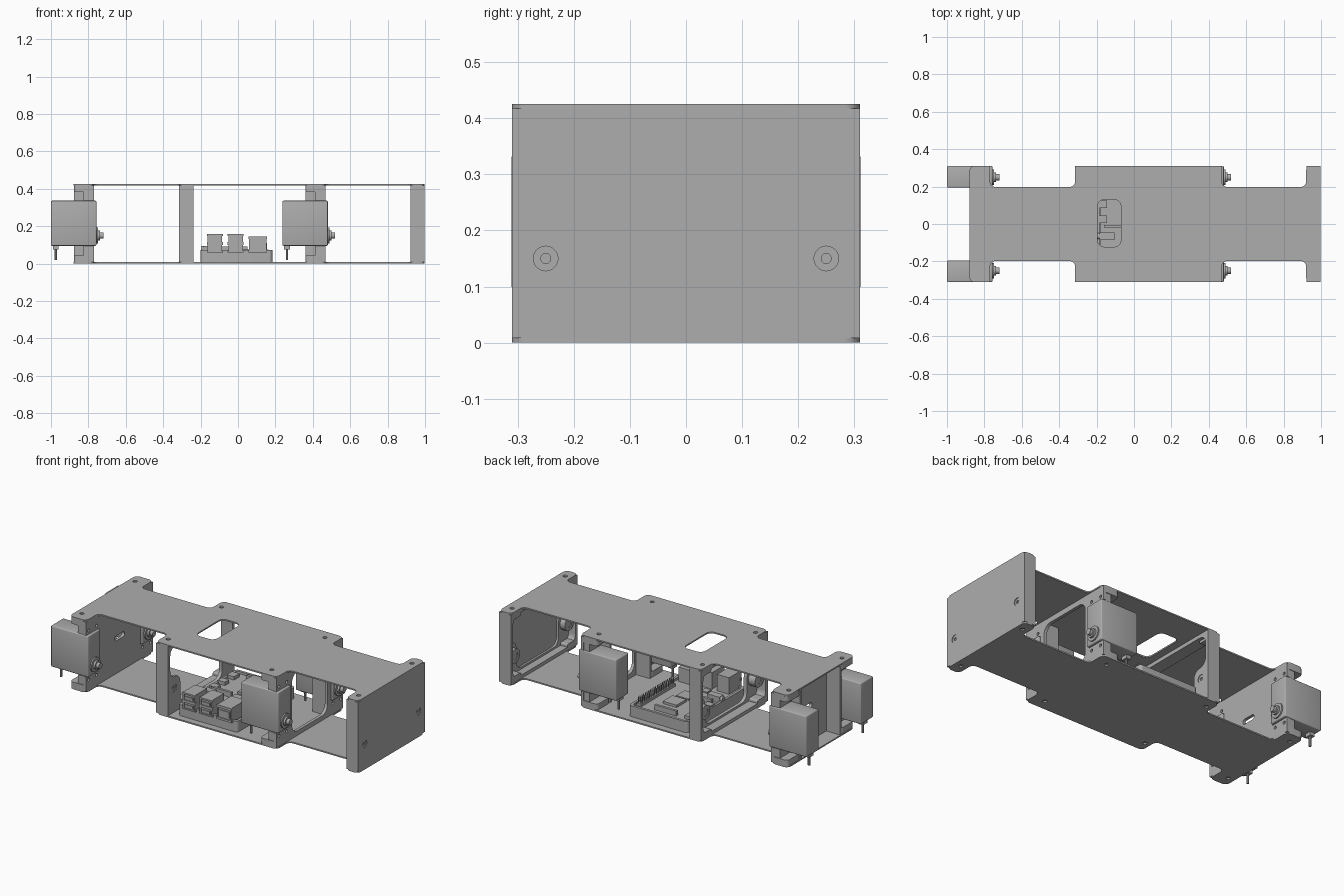
import bpy, bmesh, math
from mathutils import Matrix, Vector

if "Cube" in bpy.data.objects:
    bpy.data.objects.remove(bpy.data.objects["Cube"])

grey = bpy.data.materials.new("plain grey")
grey.use_nodes = True
GREY = (0.42, 0.42, 0.42, 1)
grey.diffuse_color = GREY
grey.node_tree.nodes["Principled BSDF"].inputs["Base Color"].default_value = GREY

# Local axes for slabs: thickness along z, or along x with the outline in (y, z)
ALONG = {"z": Matrix.Identity(4),
         "x": Matrix(((0, 0, 1, 0), (1, 0, 0, 0), (0, 1, 0, 0), (0, 0, 0, 1)))}
H = 0.425        # overall height
SKIN = 0.008     # plate thickness
SHIFT = 1.237    # distance between the two repeated modules
AXLE_Y, AXLE_Z = 0.25, 0.15


def finish(name, mesh, smooth=True):
    obj = bpy.data.objects.new(name, mesh)
    bpy.context.collection.objects.link(obj)
    mesh.materials.clear()
    mesh.materials.append(grey)
    if smooth:
        bpy.ops.object.select_all(action="DESELECT")
        obj.select_set(True)
        bpy.context.view_layer.objects.active = obj
        bpy.ops.object.shade_smooth_by_angle(angle=math.radians(35))
    return obj


def box(name, x, y, z, bevel=0):
    bm = bmesh.new()
    size = [b - a for a, b in (x, y, z)]
    mid = [(a + b) / 2 for a, b in (x, y, z)]
    bmesh.ops.create_cube(bm, size=1, matrix=Matrix.Translation(mid) @ Matrix.Diagonal((*size, 1)))
    if bevel:
        bmesh.ops.bevel(bm, geom=bm.edges[:], offset=bevel, segments=3, profile=0.5, affect="EDGES")
    mesh = bpy.data.meshes.new(name)
    bm.to_mesh(mesh)
    bm.free()
    return finish(name, mesh, bevel > 0)


def rod(name, x, y, z, r, length, axis="x", sides=24):
    # Starts at the given point and runs along the axis
    bm = bmesh.new()
    mat = Matrix.Translation((x, y, z)) @ ALONG[axis] @ Matrix.Translation((0, 0, length / 2))
    bmesh.ops.create_cone(bm, cap_ends=True, segments=sides, radius1=r, radius2=r, depth=length, matrix=mat)
    mesh = bpy.data.meshes.new(name)
    bm.to_mesh(mesh)
    bm.free()
    return finish(name, mesh)


def fillet(points, r):
    out, n = [], len(points)
    for i in range(n):
        a, p, b = (Vector(points[(i + k) % n]) for k in (-1, 0, 1))
        t = min(r, (a - p).length * 0.49, (b - p).length * 0.49)
        s, e = p + (a - p).normalized() * t, p + (b - p).normalized() * t
        c = s + e - p
        for k in range(7):
            q = s.lerp(e, k / 6) - c
            out.append(c + q.normalized() * (s - c).length)
    return out


def rect(u0, u1, v0, v1):
    return [(u0, v0), (u1, v0), (u1, v1), (u0, v1)]


def circle(u, v, r, n=20):
    return [(u + r * math.cos(k * math.tau / n), v + r * math.sin(k * math.tau / n)) for k in range(n)]


def slab(name, loops, lo, hi, axis):
    # First loop is the outline, the others are holes
    curve = bpy.data.curves.new(name, "CURVE")
    curve.dimensions, curve.fill_mode, curve.extrude = "2D", "BOTH", (hi - lo) / 2
    for loop in loops:
        spline = curve.splines.new("POLY")
        spline.points.add(len(loop) - 1)
        spline.use_cyclic_u = True
        for pt, (u, v) in zip(spline.points, loop):
            pt.co = (u, v, 0, 1)
    temp = bpy.data.objects.new("outline_helper", curve)
    bpy.context.collection.objects.link(temp)
    bpy.context.view_layer.update()
    mesh = bpy.data.meshes.new_from_object(temp.evaluated_get(bpy.context.evaluated_depsgraph_get()))
    bpy.data.objects.remove(temp)
    mesh.transform(ALONG[axis] @ Matrix.Translation((0, 0, (lo + hi) / 2)))
    bm = bmesh.new()
    bm.from_mesh(mesh)
    bmesh.ops.remove_doubles(bm, verts=bm.verts[:], dist=0.0001)
    bmesh.ops.recalc_face_normals(bm, faces=bm.faces[:])
    bm.to_mesh(mesh)
    bm.free()
    mesh.name = name
    return finish(name, mesh)


def mirrored(half):
    return half + [(-u, v) for u, v in reversed(half)]


# Top and bottom plates with tabs, screw holes and a window in the top
edge = [(-0.88, 0.31), (-0.77, 0.31), (-0.77, 0.198), (-0.315, 0.198), (-0.315, 0.31),
        (0.47, 0.31), (0.47, 0.198), (0.92, 0.198), (0.92, 0.31), (0.998, 0.31)]
outline = fillet(edge + [(x, -y) for x, y in reversed(edge)], 0.028)
screws = [circle(x, y, 0.012) for x in (-0.842, -0.28, 0.393, 0.958) for y in (-0.247, 0.247)]
window = fillet(rect(-0.195, -0.07, -0.122, 0.13), 0.035)
slab("bottom_plate", [outline] + screws, 0, SKIN, "z")
slab("top_plate", [outline] + screws + [window], H - SKIN, H, "z")

LOW, TOP = SKIN, H - SKIN


# Bearing bulkheads: rim, web and bearing bosses
def bearing_bulkhead(name, x1, solid):
    x0 = x1 - 0.076
    opening = fillet(mirrored([(0.195, 0.04), (0.195, 0.215), (0.288, 0.215), (0.288, 0.395)]), 0.045)
    pocket = fillet(rect(-0.29, 0.29, 0.028, 0.397), 0.05)
    outer = rect(-0.31, 0.31, LOW, TOP)
    axles = [circle(s * AXLE_Y, AXLE_Z, 0.022) for s in (-1, 1)]
    slab(name + "_rim", [outer, pocket], x0, x1 - 0.02, "x")
    slab(name + "_web", [outer] + axles + ([] if solid else [opening]), x1 - 0.02, x1, "x")
    if solid:
        slab(name + "_step", [outer, opening] + axles, x1 - 0.032, x1 - 0.02, "x")
    for s in (-1, 1):
        y = s * AXLE_Y
        slab(name + "_boss", [circle(y, AXLE_Z, 0.042), circle(y, AXLE_Z, 0.022)], x0 + 0.012, x1 - 0.02, "x")
        slab(name + "_bearing", [circle(y, AXLE_Z, 0.022), circle(y, AXLE_Z, 0.009)], x0 + 0.016, x1 - 0.004, "x")
        rod(name + "_pin", x0 + 0.016, y, AXLE_Z, 0.009, 0.05)
        for z0, z1 in ((LOW, 0.045), (0.38, TOP)):
            slab(name + "_foot", [fillet(rect(*sorted((s * 0.215, s * 0.3)), z0, z1), 0.008)], x0, x1 - 0.02, "x")


bearing_bulkhead("end_bulkhead", 0.998, True)
bearing_bulkhead("middle_bulkhead", 0.998 - SHIFT, False)


# Servo bulkheads: notched wall, side ribs and mounting lugs
def servo_bulkhead(name, x1, solid):
    x0 = x1 - 0.107
    wall = mirrored([(0.31, LOW), (0.31, 0.093), (0.195, 0.093), (0.195, 0.337), (0.31, 0.337), (0.31, TOP)])
    if solid:
        hole = fillet(rect(-0.045, 0.045, 0.2, 0.23), 0.014)
    else:
        hole = fillet(rect(-0.165, 0.165, 0.035, 0.385), 0.05)
    drill = [circle(s * y, z, 0.009, 12) for s in (-1, 1) for y in (0.215, 0.287) for z in (0.07, 0.36)]
    slab(name + "_wall", [wall, hole] + drill, x1 - 0.018, x1, "x")
    for s in (-1, 1):
        ys = sorted((s * 0.178, s * 0.194))
        box(name + "_rib", (x0, x1 - 0.018), ys, (LOW, TOP))
        for z0, z1, e0, e1 in ((LOW, 0.042, 0.042, 0.093), (0.383, TOP, 0.337, 0.383)):
            ys = sorted((s * 0.19, s * 0.31))
            slab(name + "_lug", [fillet(rect(x0, x1, *ys), 0.02)], z0, z1, "z")
            box(name + "_ear", (x1 - 0.055, x1 - 0.018), sorted((s * 0.2, s * 0.306)), (e0, e1))


# Servos with output shaft, horn and cable
def servo(name, x1, s):
    ys = sorted((s * 0.195, s * 0.311))
    y = s * AXLE_Y
    box(name + "_body", (x1 - 0.243, x1), ys, (0.095, 0.336), 0.006)
    rod(name + "_collar", x1, y, AXLE_Z, 0.042, 0.008)
    rod(name + "_horn", x1 + 0.008, y, AXLE_Z, 0.026, 0.012)
    rod(name + "_spline", x1 + 0.02, y, AXLE_Z, 0.017, 0.018, sides=16)
    box(name + "_cable_plug", (x1 - 0.233, x1 - 0.203), (y - 0.02, y + 0.02), (0.075, 0.097))
    rod(name + "_cable", x1 - 0.218, y, 0.02, 0.007, 0.06, "z", 10)


for label, dx in (("rear", 0), ("center", SHIFT)):
    servo_bulkhead(label + "_servo_bulkhead", -0.77 + dx, dx == 0)
    for s, side in ((-1, "front"), (1, "back")):
        servo(f"{label}_{side}_servo", -0.757 + dx, s)

# Computer tray and circuit board
Y0, Y1 = -0.27, 0.27
tray = fillet(rect(-0.2, 0.185, Y0, Y1), 0.02)
slab("tray_floor", [tray], SKIN, 0.022, "z")
slab("tray_rim", [tray, fillet(rect(-0.185, 0.17, Y0 + 0.015, Y1 - 0.015), 0.015)], 0.022, 0.072, "z")
slab("circuit_board", [fillet(rect(-0.183, 0.168, Y0 + 0.005, Y1 - 0.017), 0.018)], 0.05, 0.06, "z")


# Sockets on the front edge, each a shell with inset openings
def socket(name, x, z, openings, depth):
    y = Y0 - 0.012
    box(name + "_shell", x, (y + 0.006, y + depth), z)
    bars = [z[0]] + [v for pair in openings for v in pair] + [z[1]]
    for a, b in zip(bars[::2], bars[1::2]):
        box(name + "_lip", (x[0] - 0.004, x[1] + 0.004), (y, y + 0.012), (a, b))
    for a, b in ((x[0], x[0] + 0.008), (x[1] - 0.008, x[1])):
        box(name + "_side", (a, b), (y, y + 0.01), z)
    for a, b in openings:
        box(name + "_tongue", (x[0] + 0.014, x[1] - 0.014), (y + 0.001, y + 0.01), (a + 0.008, b - 0.012))


socket("left_usb", (-0.163, -0.085), (0.06, 0.157), [(0.068, 0.1), (0.115, 0.148)], 0.115)
socket("middle_usb", (-0.052, 0.026), (0.06, 0.157), [(0.068, 0.1), (0.115, 0.148)], 0.115)
socket("network_socket", (0.06, 0.152), (0.06, 0.144), [(0.072, 0.13)], 0.135)

# Pin header along the side
box("header_base", (0.13, 0.162), (-0.09, 0.23), (0.06, 0.075))
for k in range(20):
    y = -0.082 + k * 0.016
    for x in (0.138, 0.154):
        box("header_pin", (x - 0.002, x + 0.002), (y - 0.002, y + 0.002), (0.075, 0.11))

# Chips and side sockets on the board
for name, x, y, top in (
        ("processor", (-0.03, 0.06), (0.04, 0.13), 0.074), ("memory_chip", (-0.03, 0.05), (-0.06, 0.02), 0.068),
        ("usb_chip", (-0.06, -0.02), (-0.15, -0.11), 0.066), ("power_socket", (-0.192, -0.145), (0.17, 0.22), 0.08),
        ("video_socket_a", (-0.192, -0.145), (0.085, 0.125), 0.08),
        ("video_socket_b", (-0.192, -0.145), (0.005, 0.045), 0.08),
        ("camera_connector", (-0.16, -0.03), (-0.02, -0.005), 0.09),
        ("audio_socket", (-0.185, -0.105), (-0.085, -0.045), 0.095),
        ("display_connector", (-0.09, 0.05), (0.205, 0.22), 0.09)):
    box(name, x, y, (0.06, top))
rod("audio_barrel", -0.198, -0.065, 0.078, 0.016, 0.02, sides=16)
